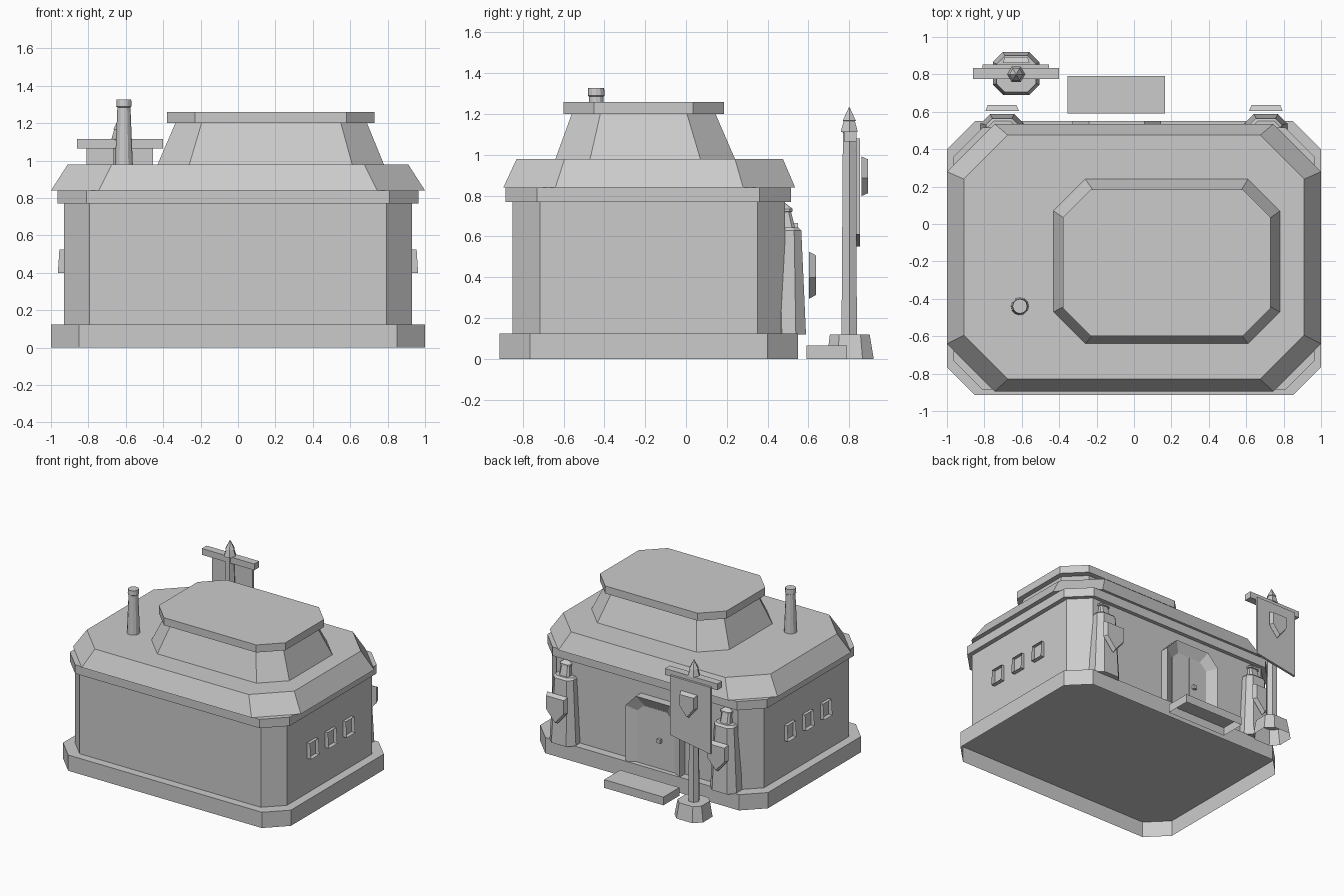
import bpy
import bmesh
import math

old = bpy.data.objects.get("Cube")
if old:
    bpy.data.objects.remove(old, do_unlink=True)

grey = bpy.data.materials.new("plain grey")
grey.use_nodes = True
grey.diffuse_color = (0.6, 0.6, 0.6, 1)
grey.node_tree.nodes["Principled BSDF"].inputs["Base Color"].default_value = (0.6, 0.6, 0.6, 1)


def loft(name, rings, start=True, end=True):
    """Skin a list of equal rings; start and end choose which caps are closed."""
    bm = bmesh.new()
    loops = [[bm.verts.new(p) for p in ring] for ring in rings]
    n = len(loops[0])
    for a, b in zip(loops, loops[1:]):
        for i in range(n):
            j = (i + 1) % n
            bm.faces.new((a[i], a[j], b[j], b[i]))
    if start:
        bm.faces.new(loops[0][::-1])
    if end:
        bm.faces.new(loops[-1])
    bmesh.ops.recalc_face_normals(bm, faces=bm.faces)
    mesh = bpy.data.meshes.new(name)
    bm.to_mesh(mesh)
    bm.free()
    mesh.materials.append(grey)
    obj = bpy.data.objects.new(name, mesh)
    bpy.context.collection.objects.link(obj)


def octagon(z, x0, x1, y0, y1, c):
    """Rectangle with cut corners at height z."""
    return [(x0 + c, y0, z), (x1 - c, y0, z), (x1, y0 + c, z), (x1, y1 - c, z),
            (x1 - c, y1, z), (x0 + c, y1, z), (x0, y1 - c, z), (x0, y0 + c, z)]


def tower(name, *levels, start=True):
    loft(name, [octagon(*level) for level in levels], start)


def box(name, x0, x1, y0, y1, z0, z1, start=True):
    loft(name, [[(x0, y0, z), (x1, y0, z), (x1, y1, z), (x0, y1, z)] for z in (z0, z1)], start)


def lathe(name, x, y, sides, profile):
    turn = 2 * math.pi / sides
    loft(name, [[(x + r * math.cos(i * turn), y + r * math.sin(i * turn), z)
                 for i in range(sides)] for r, z in profile])


def shield(name, x, y, z, w, h):
    """Heater shield tapering to a smaller front, facing +y."""
    outline = [(-w, h), (w, h), (w, -h * 0.1), (0, -h), (-w, -h * 0.1)]
    loft(name, [[(x + u * s, y + d, z + v * s) for u, v in outline]
                for d, s in ((0, 1), (0.033, 0.85))])


# Main building, bottom to top; the plinth is an open-bottomed shell
tower("plinth", (0, -1, 1, -0.915, 0.55, 0.15), (0.125, -1, 1, -0.915, 0.55, 0.15), start=False)
tower("walls", (0.125, -0.93, 0.93, -0.85, 0.485, 0.135), (0.77, -0.93, 0.93, -0.85, 0.485, 0.135))
tower("cornice", (0.77, -0.965, 0.965, -0.885, 0.515, 0.155), (0.84, -0.965, 0.965, -0.885, 0.515, 0.155))
tower("main_roof", (0.84, -1, 1, -0.895, 0.535, 0.255), (0.98, -0.91, 0.91, -0.83, 0.475, 0.235))
tower("upper_roof", (0.98, -0.43, 0.78, -0.64, 0.24, 0.17), (1.2, -0.335, 0.69, -0.56, 0.145, 0.14))
tower("roof_slab", (1.2, -0.38, 0.73, -0.6, 0.185, 0.15), (1.26, -0.38, 0.73, -0.6, 0.185, 0.15))

# Chimney
lathe("chimney", -0.61, -0.44, 12, [(0.048, 0.97), (0.035, 1.285), (0.041, 1.29), (0.039, 1.327)])

# Thin open window frames on both sides, slightly deeper at the sill
for side, label in ((1, "left"), (-1, "right")):
    for k in range(3):
        cy = -0.408 + 0.225 * k
        loft(f"{label}_window_frame_{k + 1}",
             [[(side * (0.925 + d * deep), cy + a, z)
               for a, z, deep in ((-0.053, 0.4, 0.038), (0.053, 0.4, 0.038),
                                  (0.053, 0.525, 0.03), (-0.053, 0.525, 0.03))]
              for d in (0, 1)], start=False, end=False)

# Recessed doorway with a splayed surround
DOOR_X = -0.0925


def arch(y, d):
    w, top, shoulder, cut = 0.2375 - d, 0.665 - d, 0.57 - d * 0.5, 0.09 - d * 0.4
    half = [(w, 0.12), (w, shoulder), (w - cut, top)]
    points = half + [(-u, v) for u, v in reversed(half)]
    return [(DOOR_X + u, y, v) for u, v in points]


loft("door_surround", [arch(0.46, 0), arch(0.55, 0), arch(0.51, 0.075)])
for side, label in ((1, "left"), (-1, "right")):
    leaf = [(0.002, 0.125), (0.16, 0.125), (0.16, 0.53), (0.102, 0.588), (0.002, 0.588)]
    loft(f"{label}_door_leaf", [[(DOOR_X + side * u, y, v) for u, v in leaf] for y in (0.508, 0.513)])
box("door_knob", DOOR_X - 0.055, DOOR_X - 0.025, 0.51, 0.535, 0.335, 0.365)
box("door_step", -0.355, 0.165, 0.59, 0.79, 0, 0.065, start=False)

# Corner buttresses with caps and shields
for side, label in ((1, "left"), (-1, "right")):
    x = side * 0.705

    def level(z, w, y, c):
        return (z, x - w, x + w, 0.42, y, c)

    tower(f"{label}_buttress", level(0.12, 0.115, 0.588, 0.05), level(0.63, 0.087, 0.565, 0.035),
          level(0.645, 0.075, 0.55, 0.03))
    tower(f"{label}_buttress_top", level(0.64, 0.044, 0.535, 0.015), level(0.72, 0.037, 0.515, 0.012),
          level(0.722, 0.046, 0.523, 0.015), level(0.735, 0.046, 0.523, 0.015), level(0.765, 0.01, 0.485, 0.003))
    shield(f"{label}_shield", x, 0.603, 0.41, 0.09, 0.115)

# Banner pole on an open-bottomed foot
PX, PY = -0.63, 0.805
tower("pole_base", (0, PX - 0.125, PX + 0.125, 0.69, 0.92, 0.055),
      (0.12, PX - 0.105, PX + 0.105, 0.705, 0.9, 0.045), start=False)
lathe("pole", PX, PY - 0.005, 6, [(0.044, 0.1), (0.036, 1.11), (0.048, 1.112), (0.032, 1.165),
                                 (0.037, 1.167), (0.001, 1.235)])
box("crossbar", PX - 0.23, PX + 0.23, 0.775, 0.835, 1.065, 1.115)
cloth = [(-0.18, 1.08), (0.175, 1.08), (0.175, 0.61), (-0.18, 0.55)]
loft("banner", [[(PX + u, y, v) for u, v in cloth] for y in (0.834, 0.852)])
shield("banner_shield", PX, 0.86, 0.895, 0.072, 0.097)
